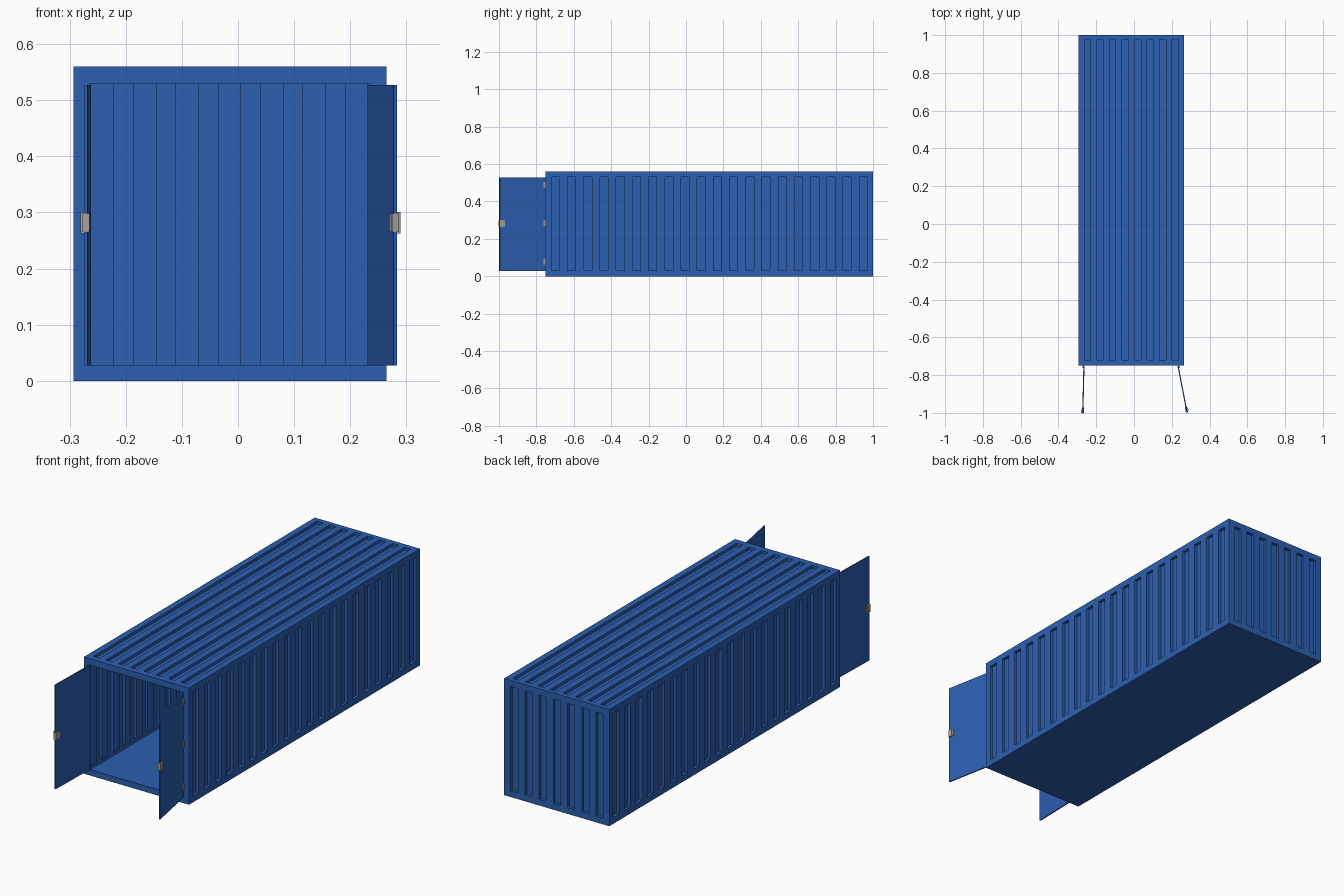
import bpy, bmesh, math
from mathutils import Vector, Matrix

if "Cube" in bpy.data.objects:
    bpy.data.objects.remove(bpy.data.objects["Cube"])


def material(name, rgb):
    m = bpy.data.materials.new(name)
    m.diffuse_color = (*rgb, 1)
    m.use_nodes = True
    m.node_tree.nodes["Principled BSDF"].inputs["Base Color"].default_value = m.diffuse_color
    return m


BLUE = material("container_blue", (0.025, 0.115, 0.44))
GREY = material("metal_grey", (0.38, 0.36, 0.33))

X0, X1, Y0, Y1, H = -0.293, 0.265, -0.75, 1.0, 0.56
DEPTH = 0.014


def finish(bm, name, mat):
    mesh = bpy.data.meshes.new(name)
    bm.to_mesh(mesh)
    bm.free()
    mesh.materials.append(mat)
    ob = bpy.data.objects.new(name, mesh)
    bpy.context.collection.objects.link(ob)
    return ob


def grooved_sheet(name, origin, u, v, size, u_range, v_range, count):
    """Flat sheet with pressed-in grooves running along v; u x v points outward."""
    bm = bmesh.new()
    o, u, v = Vector(origin), Vector(u), Vector(v)
    inward = -u.cross(v) * DEPTH

    def quad(*pts):
        bm.faces.new([bm.verts.new(o + u * a + v * b + inward * d) for a, b, d in pts])

    def flat(a0, a1, b0, b1, d=0):
        quad((a0, b0, d), (a1, b0, d), (a1, b1, d), (a0, b1, d))

    pitch = (u_range[1] - u_range[0]) / (count - 0.5)
    us = [0]
    for i in range(count):
        us += [u_range[0] + i * pitch, u_range[0] + (i + 0.5) * pitch]
    us.append(size[0])
    b0, b1 = v_range
    for i in range(len(us) - 1):
        a0, a1 = us[i], us[i + 1]
        flat(a0, a1, 0, b0)
        flat(a0, a1, b1, size[1])
        if i % 2 == 0:
            flat(a0, a1, b0, b1)
        else:
            flat(a0, a1, b0, b1, 1)
            ring = [(a0, b0), (a1, b0), (a1, b1), (a0, b1)]
            for k in range(4):
                p, q = ring[k], ring[(k + 1) % 4]
                quad((*p, 0), (*q, 0), (*q, 1), (*p, 1))
    bmesh.ops.remove_doubles(bm, verts=bm.verts, dist=1e-5)
    ob = finish(bm, name, BLUE)
    sol = ob.modifiers.new("thickness", "SOLIDIFY")
    sol.thickness, sol.offset = 0.003, -1
    return ob


def box(name, lo, hi, mat, matrix=Matrix()):
    bm = bmesh.new()
    bmesh.ops.create_cube(bm, size=1)
    for vert in bm.verts:
        vert.co = Vector([l + (c + 0.5) * (h - l) for c, l, h in zip(vert.co, lo, hi)])
    bm.transform(matrix)
    return finish(bm, name, mat)


# Corrugated walls and roof
W, L = X1 - X0, Y1 - Y0
grooved_sheet("right_wall", (X1, Y0, 0), (0, 1, 0), (0, 0, 1), (L, H), (0.03, L - 0.03), (0.03, 0.53), 20)
grooved_sheet("left_wall", (X0, Y1, 0), (0, -1, 0), (0, 0, 1), (L, H), (0.03, L - 0.03), (0.03, 0.53), 20)
grooved_sheet("back_wall", (X1, Y1, 0), (-1, 0, 0), (0, 0, 1), (W, H), (0.035, W - 0.033), (0.03, 0.53), 7)
grooved_sheet("roof", (X0, Y0, H), (1, 0, 0), (0, 1, 0), (W, L), (0.03, W - 0.03), (0.03, L - 0.024), 8)

# Floor
box("floor", (X0, Y0, 0), (X1, Y1, 0.003), BLUE)

# Front frame around the doorway
OX0, OX1, OZ0, OZ1 = -0.265, 0.235, 0.028, 0.53
T = Y0 + 0.003
box("frame_left", (X0, Y0, 0), (OX0, T, H), BLUE)
box("frame_right", (OX1, Y0, 0), (X1, T, H), BLUE)
box("frame_sill", (OX0, Y0, 0), (OX1, T, OZ0), BLUE)
box("frame_top", (OX0, Y0, OZ1), (OX1, T, H), BLUE)

# Open doors, each with three hinges and a latch
for side, hinge_x, end_x in (("left", -0.265, -0.271), ("right", 0.233, 0.281)):
    out = -1 if side == "left" else 1
    angle = math.atan2(end_x - hinge_x, 0.249)
    place = Matrix.Translation((hinge_x, Y0, 0)) @ Matrix.Rotation(angle, 4, "Z")
    box(side + "_door", (-0.003, -0.25, 0.027), (0.003, -0.002, 0.527), BLUE, place)
    for i, z in enumerate((0.08, 0.285, 0.488)):
        box(f"{side}_hinge_{i + 1}", (min(0, out * 0.007), -0.013, z - 0.016),
            (max(0, out * 0.007), 0.002, z + 0.016), GREY, place)
    box(side + "_latch_plate", (-0.006, -0.252, 0.265), (0.006, -0.222, 0.298), GREY, place)
    box(side + "_latch_grip", (min(0, out * 0.010), -0.247, 0.263),
        (max(0, out * 0.010), -0.232, 0.301), GREY, place)
